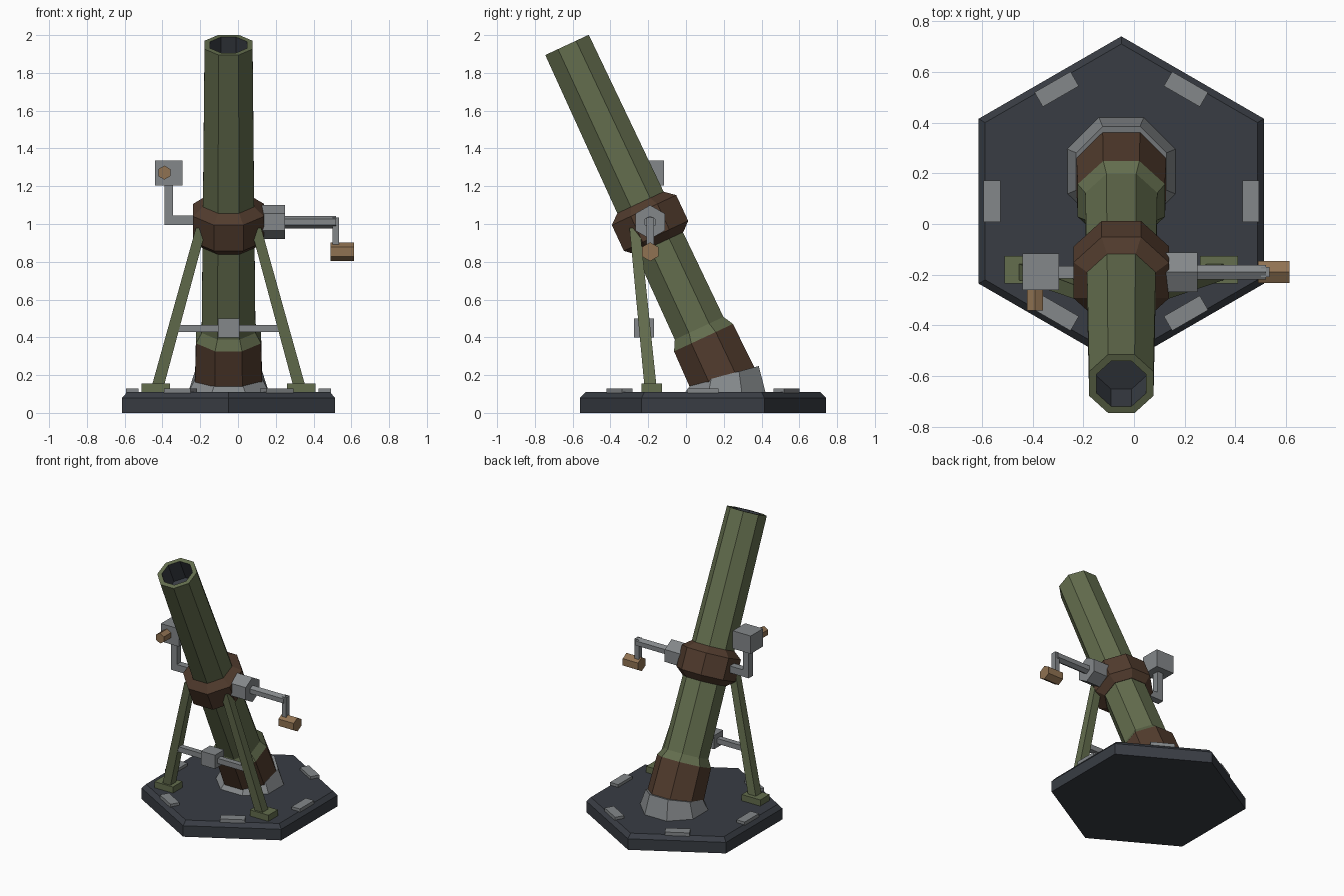
import bpy, bmesh
from math import pi, cos, sin, radians
from mathutils import Vector, Matrix

cube = bpy.data.objects.get("Cube")
if cube:
    bpy.data.objects.remove(cube, do_unlink=True)


def material(name, rgb):
    m = bpy.data.materials.new(name)
    m.use_nodes = True
    m.diffuse_color = (*rgb, 1)
    m.node_tree.nodes["Principled BSDF"].inputs["Base Color"].default_value = (*rgb, 1)
    return m


GREEN = material("olive green", (0.125, 0.153, 0.075))
BROWN = material("dark brown", (0.084, 0.045, 0.027))
STEEL = material("steel grey", (0.23, 0.245, 0.255))
DARK = material("dark slate", (0.040, 0.046, 0.057))
WOOD = material("tan wood", (0.28, 0.17, 0.085))

MID = -0.05                      # x of the symmetry plane
AXIS_Y = -0.19                   # y of the crank and sight


def finish(bm, name, mat):
    bmesh.ops.recalc_face_normals(bm, faces=bm.faces)
    mesh = bpy.data.meshes.new(name)
    bm.to_mesh(mesh)
    bm.free()
    mesh.materials.append(mat)
    ob = bpy.data.objects.new(name, mesh)
    bpy.context.collection.objects.link(ob)
    return ob


def lathe(name, mat, sides, profile, matrix, turn=0.0):
    """Loft regular polygons; profile holds (apothem, height) pairs."""
    bm = bmesh.new()
    rings = []
    for apothem, h in profile:
        r = apothem / cos(pi / sides)
        angles = [turn + 2 * pi * i / sides for i in range(sides)]
        rings.append([bm.verts.new(matrix @ Vector((r * cos(a), r * sin(a), h))) for a in angles])
    for lo, hi in zip(rings, rings[1:]):
        for i in range(sides):
            j = (i + 1) % sides
            bm.faces.new((lo[i], lo[j], hi[j], hi[i]))
    bm.faces.new(rings[0])
    bm.faces.new(rings[-1])
    return finish(bm, name, mat)


def box(name, mat, lo, hi, spin=None):
    lo, hi = Vector(lo), Vector(hi)
    bm = bmesh.new()
    m = Matrix.Translation((lo + hi) / 2) @ Matrix.Diagonal((*(hi - lo), 1))
    bmesh.ops.create_cube(bm, size=1, matrix=(spin or Matrix()) @ m)
    return finish(bm, name, mat)


def hex_rod(name, mat, start, end, radius, turn):
    start, end = Vector(start), Vector(end)
    d = end - start
    m = Matrix.Translation(start) @ d.to_track_quat("Z", "Y").to_matrix().to_4x4()
    a = radius * cos(pi / 6)
    return lathe(name, mat, 6, [(a, 0), (a, d.length)], m, turn)


# Base plate: hexagon with a chamfered top
plate_at = Matrix.Translation((MID, 0.09, 0))
lathe("base_plate", DARK, 6, [(0.563, 0), (0.563, 0.08), (0.537, 0.11)], plate_at, pi / 6)

# Pads along each edge of the plate
for i in range(6):
    spin = plate_at @ Matrix.Rotation(i * pi / 3, 4, "Z")
    box(f"plate_pad_{i + 1}", STEEL, (0.477, -0.082, 0.105), (0.543, 0.082, 0.13), spin)

# Socket: octagonal skirt whose rim rises towards the back
socket = lathe("barrel_socket", STEEL, 8, [(0.215, 0.105), (0.178, 0.2)],
               Matrix.Translation((MID, 0.207, 0)), pi / 8)
for v in socket.data.vertices:
    if v.co.z > 0.15:
        v.co.z += 0.27 * (v.co.y - 0.207)

# Barrel, modelled along its own axis from the muzzle downwards
tilt = Matrix.Translation((MID, -0.63, 1.948)) @ Matrix.Rotation(radians(25), 4, "X")
barrel = lathe("barrel", GREEN, 8,
               [(0.098, -0.16), (0.098, 0), (0.127, 0), (0.142, -1.655), (0.172, -1.71)],
               tilt, pi / 8)
barrel.data.materials.append(DARK)
to_axis = tilt.inverted()
for f in barrel.data.polygons:
    c = to_axis @ f.center
    if c.z > -0.5 and c.xy.length < 0.105 and c.z < -0.01:
        f.material_index = 1

lathe("barrel_foot", BROWN, 8, [(0.172, -1.71), (0.178, -1.99)], tilt, pi / 8)
lathe("barrel_collar", BROWN, 8,
      [(0.135, -0.92), (0.188, -0.965), (0.188, -1.115), (0.14, -1.158)], tilt, pi / 8)

# Support legs with feet, mirrored about the symmetry plane
for side, label in ((1, "left"), (-1, "right")):
    x = MID + side * 0.385
    box(f"{label}_foot", GREEN, (x - 0.075, -0.235, 0.105), (x + 0.075, -0.127, 0.155))
    bm = bmesh.new()
    bmesh.ops.create_cube(bm, size=1)
    for v in bm.verts:
        top = v.co.z > 0
        width = 0.055 if top else 0.064
        centre = (0.145, -0.272, 0.98) if top else (0.375, -0.188, 0.14)
        v.co = Vector((MID + side * centre[0] + v.co.x * width,
                       centre[1] + v.co.y * width, centre[2]))
    finish(bm, f"{label}_leg", GREEN)

# Cross brace between the legs
box("brace_bar", STEEL, (MID - 0.27, -0.245, 0.428), (MID + 0.27, -0.205, 0.466))
box("brace_block", STEEL, (MID - 0.057, -0.275, 0.4), (MID + 0.057, -0.17, 0.5))

# Elevation crank on the left
hex_rod("crank_hub", STEEL, (0.1, AXIS_Y, 1.01), (0.25, AXIS_Y, 1.01), 0.09, pi / 2)
hex_rod("crank_shaft", STEEL, (0.24, AXIS_Y, 1.01), (0.52, AXIS_Y, 1.01), 0.033, pi / 2)
box("crank_arm", STEEL, (0.5, AXIS_Y - 0.02, 0.86), (0.535, AXIS_Y + 0.02, 1.035))
hex_rod("crank_handle", WOOD, (0.49, AXIS_Y, 0.853), (0.613, AXIS_Y, 0.853), 0.05, pi / 2)

# Sight on the right
box("sight_arm", STEEL, (-0.39, AXIS_Y - 0.025, 0.995), (-0.2, AXIS_Y + 0.025, 1.045))
box("sight_post", STEEL, (-0.39, AXIS_Y - 0.025, 1.0), (-0.343, AXIS_Y + 0.025, 1.22))
box("sight_box", STEEL, (-0.44, -0.26, 1.205), (-0.295, -0.117, 1.335))
hex_rod("sight_eyepiece", WOOD, (-0.39, -0.25, 1.272), (-0.39, -0.342, 1.272), 0.037, pi / 2)
